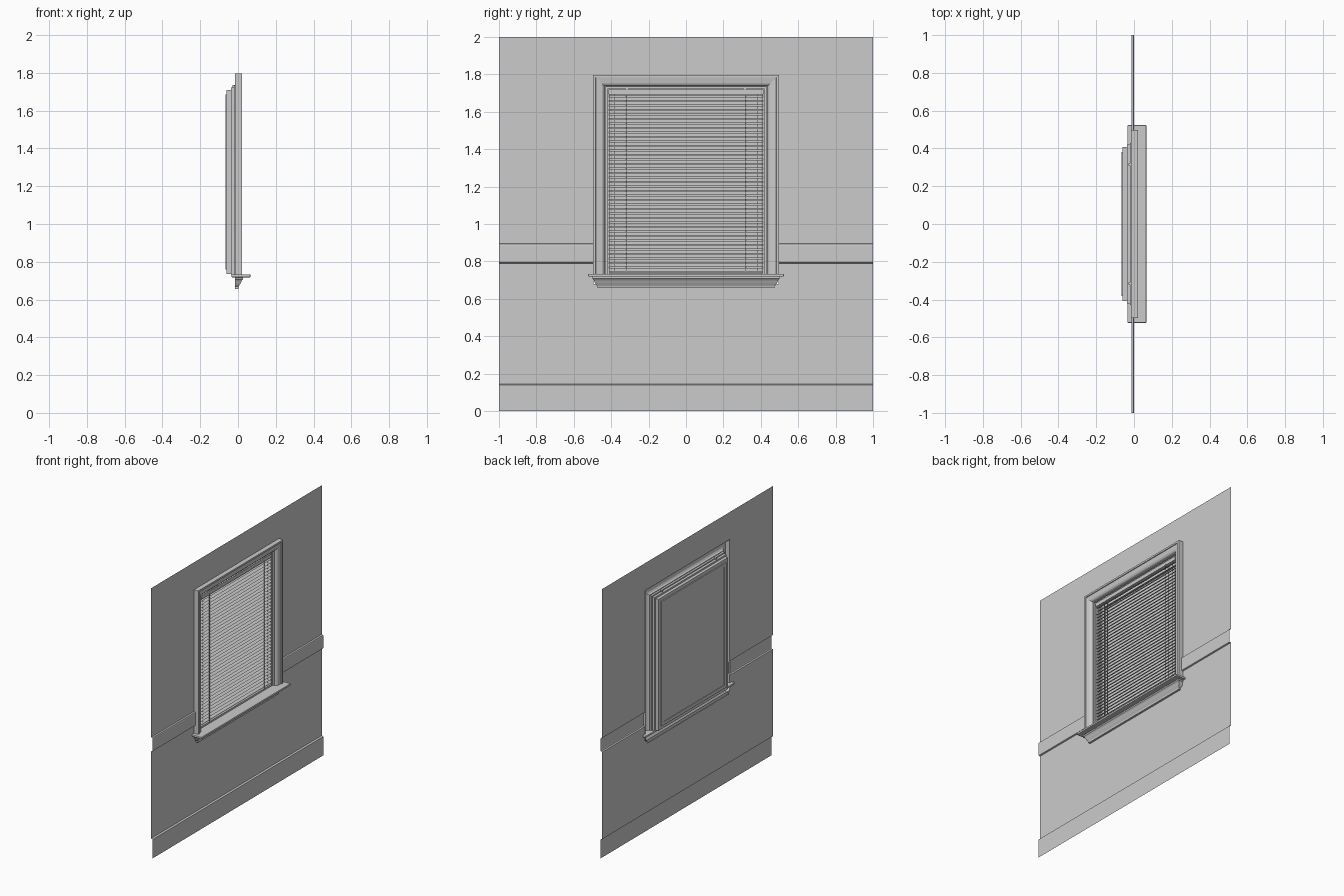
import bpy, bmesh, math

if "Cube" in bpy.data.objects:
    bpy.data.objects.remove(bpy.data.objects["Cube"])

WALL_X = -0.012


def finish(name, bm, closed=False, smooth=False):
    if closed:
        bmesh.ops.recalc_face_normals(bm, faces=bm.faces)
    else:
        # open sheets face into the room (+x)
        bmesh.ops.recalc_face_normals(bm, faces=bm.faces)
        if sum(f.normal.x * f.calc_area() for f in bm.faces) < 0:
            bmesh.ops.reverse_faces(bm, faces=bm.faces)
    me = bpy.data.meshes.new(name)
    bm.to_mesh(me)
    bm.free()
    ob = bpy.data.objects.new(name, me)
    bpy.context.collection.objects.link(ob)
    if smooth:
        bpy.ops.object.select_all(action='DESELECT')
        ob.select_set(True)
        bpy.context.view_layer.objects.active = ob
        bpy.ops.object.shade_smooth_by_angle(angle=math.radians(35))
    return ob


def add_rows(bm, rows, loop=False, cap=False):
    """Bridge successive rows of points with quads."""
    vs = [[bm.verts.new(p) for p in r] for r in rows]
    n = len(rows[0])
    for a, b in zip(vs, vs[1:]):
        for i in range(n if loop else n - 1):
            j = (i + 1) % n
            bm.faces.new((a[i], a[j], b[j], b[i]))
    if cap:
        bm.faces.new(vs[-1])
    return vs


def add_box(bm, x0, x1, y0, y1, z0, z1):
    r = bmesh.ops.create_cube(bm, size=1)
    for v in r['verts']:
        v.co = ((x0 + x1) / 2 + v.co.x * (x1 - x0),
                (y0 + y1) / 2 + v.co.y * (y1 - y0),
                (z0 + z1) / 2 + v.co.z * (z1 - z0))


def box(name, *d):
    bm = bmesh.new()
    add_box(bm, *d)
    return finish(name, bm, True)


def strip(name, profile, spans):
    """Extrude an (x, z) profile along y for each span."""
    bm = bmesh.new()
    for y0, y1 in spans:
        add_rows(bm, [[(x, y0, z), (x, y1, z)] for x, z in profile])
    return finish(name, bm)


# Wall sheets around the window opening
sides = [(-1, -0.495), (0.495, 1)]
strip("wall_sides_upper", [(WALL_X, 0.895), (WALL_X, 2)], sides)
strip("wall_sides_lower", [(WALL_X, 0.145), (WALL_X, 0.79)], sides)
strip("wall_above_window", [(WALL_X, 1.795), (WALL_X, 2)], [(-0.495, 0.495)])
strip("wall_below_window", [(WALL_X, 0.145), (WALL_X, 0.68)], [(-0.495, 0.495)])

# Chair rail and baseboard
strip("chair_rail", [(WALL_X, 0.79), (-0.002, 0.793), (0.0, 0.80), (0.0, 0.885),
                     (-0.002, 0.892), (WALL_X, 0.895)], sides)
strip("baseboard", [(0.0, 0), (0.0, 0.14), (WALL_X, 0.145)], [(-1, 1)])

# Window casing: moulding profile swept up one side, over the head and down
casing = [(0.497, 1.797, -0.015), (0.497, 1.797, 0.022), (0.484, 1.784, 0.022),
          (0.482, 1.782, 0.017), (0.450, 1.752, 0.012), (0.440, 1.742, 0.006),
          (0.435, 1.737, -0.005), (0.430, 1.732, -0.005), (0.430, 1.732, -0.020)]
bm = bmesh.new()
add_rows(bm, [[(x, -y, 0.73), (x, -y, z), (x, y, z), (x, y, 0.73)] for y, z, x in casing])
finish("window_casing", bm)

# Stepped jamb and sash, closed by the pane: (half width, bottom, top, x)
steps = [(0.430, 0.730, 1.732, -0.018), (0.420, 0.730, 1.722, -0.018),
         (0.420, 0.730, 1.722, -0.037), (0.408, 0.735, 1.710, -0.037),
         (0.408, 0.735, 1.710, -0.060), (0.380, 0.760, 1.685, -0.060),
         (0.380, 0.760, 1.685, -0.067), (0.355, 0.785, 1.660, -0.067),
         (0.355, 0.785, 1.660, -0.063)]
bm = bmesh.new()
add_rows(bm, [[(x, -y, a), (x, y, a), (x, y, b), (x, -y, b)] for y, a, b, x in steps],
         loop=True, cap=True)
finish("window_frame_and_pane", bm)

# Sill
sill = box("window_sill", -0.035, 0.066, -0.523, 0.523, 0.718, 0.733)
bev = sill.modifiers.new("rounded_nose", 'BEVEL')
bev.width, bev.segments = 0.004, 2

# Apron moulding with returned ends: (half width, x, z)
apron = [(0.500, 0.027, 0.718), (0.500, 0.027, 0.708), (0.494, 0.021, 0.703),
         (0.490, 0.017, 0.692), (0.484, 0.010, 0.680), (0.478, 0.005, 0.672),
         (0.474, 0.003, 0.668), (0.474, 0.003, 0.657), (0.474, -0.015, 0.657)]
bm = bmesh.new()
add_rows(bm, [[(-0.015, -y, z), (x, -y, z), (x, y, z), (-0.015, y, z)] for y, x, z in apron])
finish("sill_apron", bm, smooth=True)

# Blind rails
box("blind_head_rail", -0.036, -0.010, -0.415, 0.415, 1.693, 1.720)
box("blind_bottom_rail", -0.034, -0.012, -0.413, 0.413, 0.737, 0.750)

# Blind slats: shallow curved strips, slightly tilted
COUNT, XC, HALF = 39, -0.023, 0.0125
tilt = math.radians(25)
bm = bmesh.new()
for i in range(COUNT):
    zc = 0.768 + i * (1.682 - 0.768) / (COUNT - 1)
    rows = []
    for k in range(5):
        t = -1 + k / 2
        u, w = t * HALF, 0.002 * (1 - t * t)
        x = XC + u * math.cos(tilt) + w * math.sin(tilt)
        z = zc - u * math.sin(tilt) + w * math.cos(tilt)
        rows.append([(x, -0.413, z), (x, 0.413, z)])
    add_rows(bm, rows)
for f in bm.faces:
    f.normal_update()
finish("blind_slats", bm, smooth=True)

# Ladder cords in front of and behind the slats, and lift cords
bm = bmesh.new()
r = 0.0015
for s in (-1, 1):
    for y, x in ((0.32, -0.0095), (0.32, -0.0355), (0.38, XC)):
        add_box(bm, x - r, x + r, s * y - r, s * y + r, 0.745, 1.70)
finish("blind_cords", bm, True)

# Head rail brackets
bm = bmesh.new()
for s in (-1, 1):
    add_box(bm, -0.028, -0.016, s * 0.315 - 0.006, s * 0.315 + 0.006, 1.718, 1.735)
finish("blind_brackets", bm, True)
